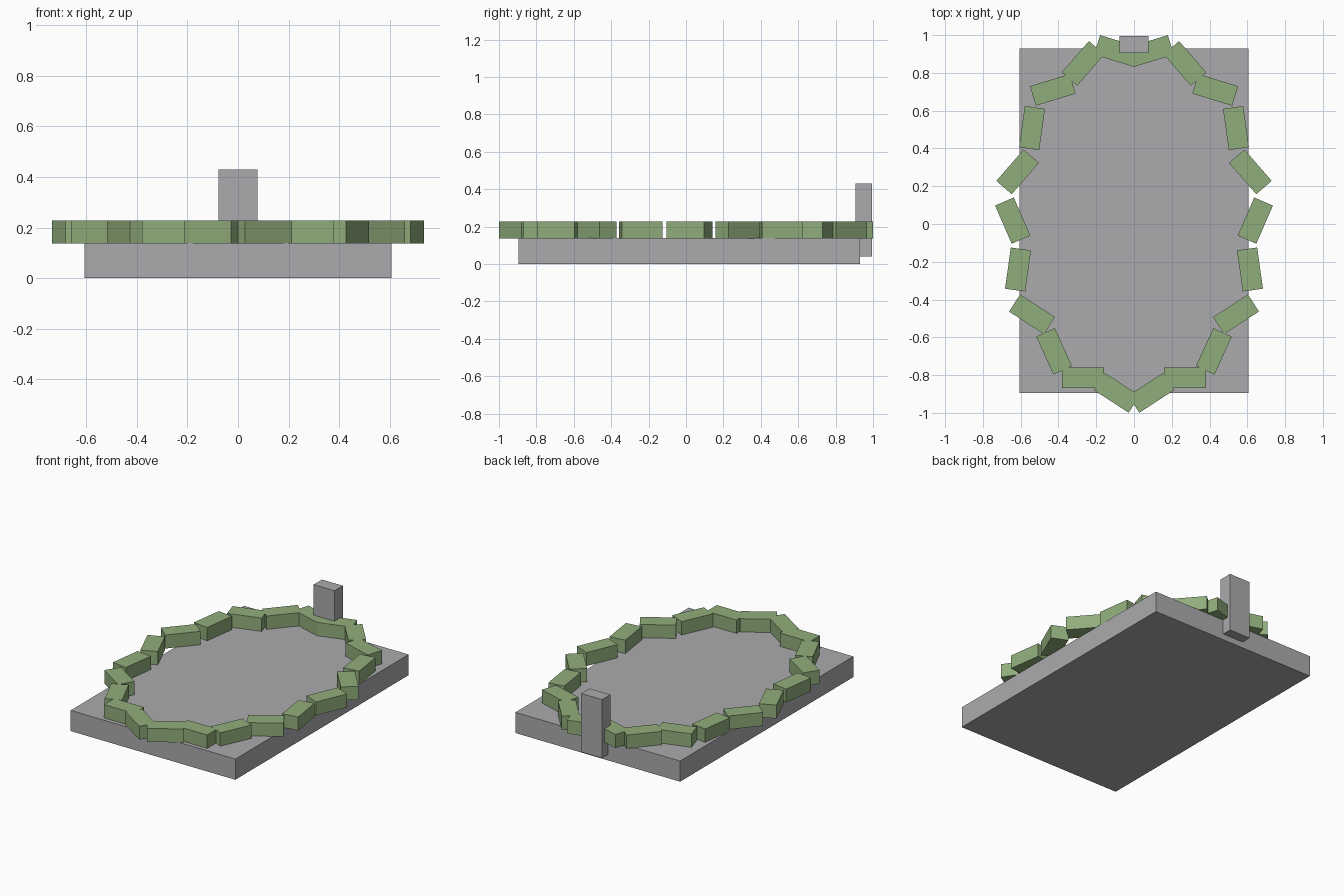
import bpy
from math import radians

default = bpy.data.objects.get("Cube")
if default:
    bpy.data.objects.remove(default, do_unlink=True)


def material(name, rgb):
    mat = bpy.data.materials.new(name)
    mat.use_nodes = True
    mat.diffuse_color = (*rgb, 1)
    mat.node_tree.nodes["Principled BSDF"].inputs["Base Color"].default_value = (*rgb, 1)
    return mat


def box(name, size, centre, mat, angle=0):
    bpy.ops.mesh.primitive_cube_add(size=1, location=centre, rotation=(0, 0, radians(angle)))
    obj = bpy.context.object
    obj.name = name
    obj.scale = size
    bpy.ops.object.transform_apply(location=False, rotation=False, scale=True)
    obj.data.materials.append(mat)
    return obj


stone = material("stone grey", (0.41, 0.41, 0.43))
leaf = material("leaf green", (0.28, 0.42, 0.2))

# Slab and the post standing against its back edge
BASE_TOP = 0.138
box("base_slab", (1.214, 1.825, BASE_TOP), (0, 0.017, BASE_TOP / 2), stone)
box("back_post", (0.154, 0.088, 0.39), (0, 0.95, 0.235), stone)

# Hedge blocks of the left half, back to front: x, y, turn in degrees
HEDGE = [
    (0.09, 0.916, 17),
    (0.27, 0.85, -49),
    (0.43, 0.71, -17),
    (0.54, 0.508, -82),
    (0.616, 0.276, -49),
    (0.642, 0.018, 66.5),
    (0.614, -0.241, -82),
    (0.54, -0.478, 33),
    (0.423, -0.674, 65.5),
    (0.27, -0.814, 0),
    (0.091, -0.894, 33),
]

# Ring of hedges, mirrored across the middle
for number, (x, y, angle) in enumerate(HEDGE, 1):
    for side, sign in (("left", 1), ("right", -1)):
        box(f"hedge_{side}_{number}", (0.22, 0.108, 0.09),
            (sign * x, y, BASE_TOP + 0.044), leaf, sign * angle)
